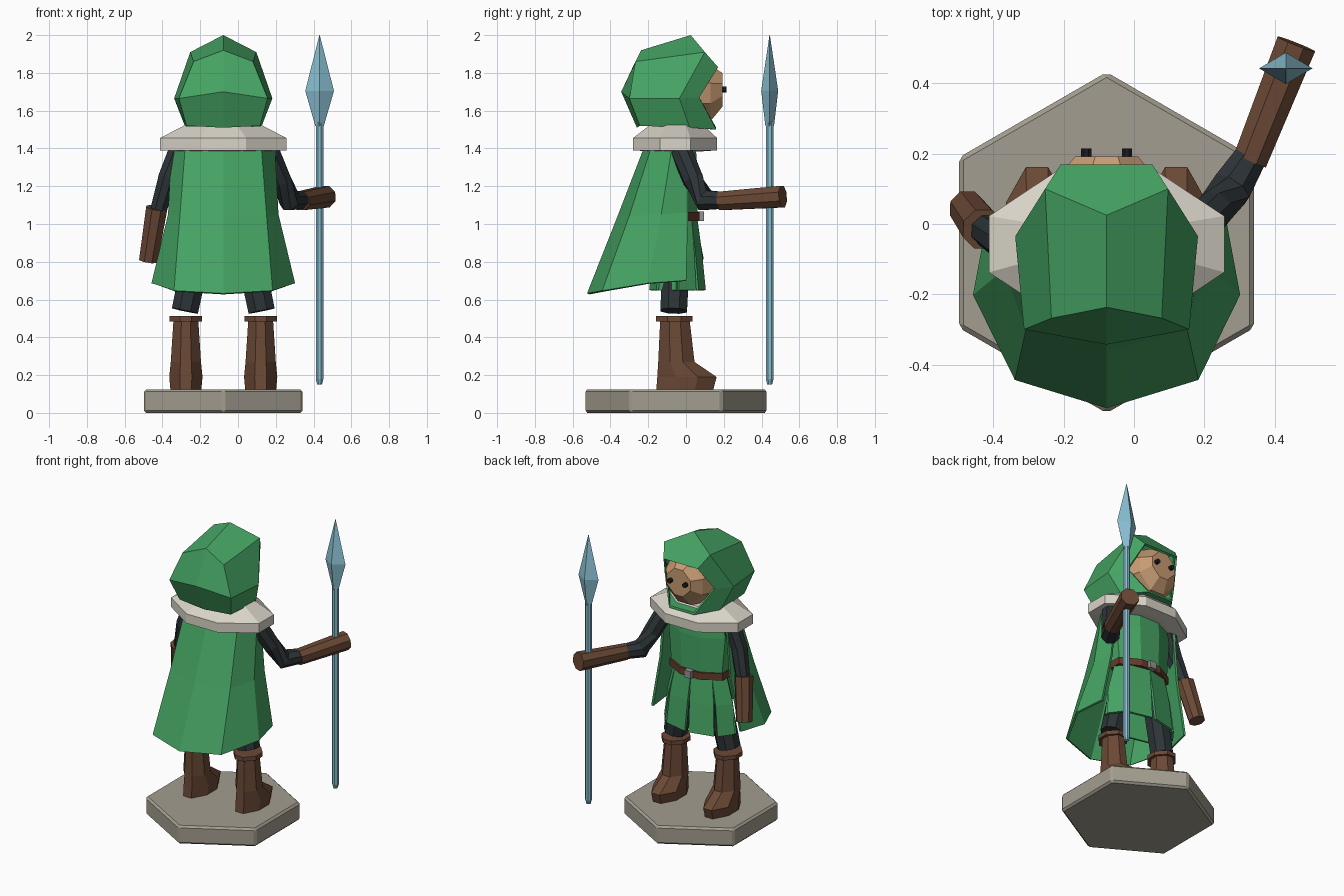
import bpy, bmesh, math
from mathutils import Vector

if "Cube" in bpy.data.objects:
    bpy.data.objects.remove(bpy.data.objects["Cube"])

CX = -0.078  # centre line of the figure


def material(name, r, g, b):
    m = bpy.data.materials.new(name)
    m.use_nodes = True
    m.diffuse_color = (r, g, b, 1)
    m.node_tree.nodes["Principled BSDF"].inputs["Base Color"].default_value = (r, g, b, 1)
    return m


green = material("green cloth", .06, .37, .125)
brown = material("brown leather", .145, .066, .036)
red_brown = material("belt leather", .13, .045, .025)
dark = material("dark cloth", .026, .034, .038)
fur = material("pale fur", .7, .66, .58)
stone = material("stone", .37, .34, .28)
skin = material("skin", .57, .33, .17)
steel = material("blue steel", .25, .52, .64)
grey = material("grey metal", .3, .29, .28)
black = material("black", .01, .012, .014)


def build(name, verts, faces, mat, x=CX, thickness=0, offset=-1):
    """Flat shaded object from points and faces, moved to x."""
    mesh = bpy.data.meshes.new(name)
    mesh.from_pydata([tuple(v) for v in verts], [], faces)
    bm = bmesh.new()
    bm.from_mesh(mesh)
    bmesh.ops.recalc_face_normals(bm, faces=bm.faces)
    bm.to_mesh(mesh)
    bm.free()
    mesh.materials.append(mat)
    ob = bpy.data.objects.new(name, mesh)
    ob.location.x = x
    bpy.context.collection.objects.link(ob)
    if thickness:
        mod = ob.modifiers.new("thickness", "SOLIDIFY")
        mod.thickness, mod.offset = thickness, offset
    return ob


def loft(name, rings, mat, x=CX):
    """Closed rings of equal length, joined and capped."""
    n = len(rings[0])
    faces = [(k * n + i, k * n + (i + 1) % n, (k + 1) * n + (i + 1) % n, (k + 1) * n + i)
             for k in range(len(rings) - 1) for i in range(n)]
    faces += [tuple(range(n)), tuple(range(len(rings) * n - n, len(rings) * n))]
    return build(name, [p for r in rings for p in r], faces, mat, x)


def octagon(z, half, back, front, cut=.32):
    """Horizontal rectangle with cut corners."""
    mid, dep = (back + front) / 2, (front - back) / 2
    c = 1 - 2 * cut
    corners = [(1, c), (c, 1), (-c, 1), (-1, c), (-1, -c), (-c, -1), (c, -1), (1, -c)]
    return [(half * u, mid + dep * v, z) for u, v in corners]


def tube(name, points, radii, mat, x=0, sides=8):
    """Round limb through the points."""
    pts = [Vector(p) for p in points]
    rings = []
    for i, p in enumerate(pts):
        d = (pts[min(i + 1, len(pts) - 1)] - pts[max(i - 1, 0)]).normalized()
        a = d.cross(Vector((0, 0, 1)) if abs(d.z) < .8 else Vector((0, 1, 0))).normalized()
        b = d.cross(a)
        turns = [2 * math.pi * (k + .5) / sides for k in range(sides)]
        rings.append([p + radii[i] * (a * math.cos(t) + b * math.sin(t)) for t in turns])
    return loft(name, rings, mat, x)


# Hexagonal stand
bpy.ops.mesh.primitive_cylinder_add(vertices=6, radius=.485, depth=.125, location=(CX, -.053, .0625))
stand = bpy.context.object
stand.name = "stand"
stand.data.materials.append(stone)
bevel = stand.modifiers.new("bevel", "BEVEL")
bevel.width, bevel.segments = .013, 1

# Legs and boots
for side, word in ((-1, "right"), (1, "left")):
    x = CX + side * .198
    loft(word + "_boot", [octagon(.125, .082, -.157, .145), octagon(.19, .088, -.152, .162),
                          octagon(.27, .08, -.147, .045), octagon(.485, .066, -.137, .02)], brown, x)
    loft(word + "_boot_cuff", [octagon(.485, .086, -.16, .035), octagon(.513, .086, -.16, .035)], brown, x)
    tube(word + "_leg", [(side * -.07, -.05, .9), (side * .005, -.065, .54)], (.08, .076), dark, x)

# Torso, belt and buckle
loft("torso", [octagon(1.02, .19, -.14, .06), octagon(1.3, .215, -.15, .06),
               octagon(1.43, .2, -.14, .05)], green)
loft("belt", [octagon(z, .202, -.15, .072) for z in (1.015, 1.063)], red_brown)
bpy.ops.mesh.primitive_cube_add(size=.05, location=(CX, .078, 1.04))
buckle = bpy.context.object
buckle.name = "buckle"
buckle.scale.y = .7
buckle.data.materials.append(grey)

# Skirt of separate hanging panels
verts, faces = [], []
for k in range(8):
    for z, rx, ry, gap in ((1.03, .2, .105, 0), (.85, .245, .13, .04), (.65, .27, .15, .07)):
        for s in (gap, 1 - gap):
            t = math.pi / 2 + (k + s) * math.pi / 4
            verts.append((rx * math.cos(t), ry * math.sin(t) - .045, z))
    b = k * 6
    faces += [(b, b + 1, b + 3, b + 2), (b + 2, b + 3, b + 5, b + 4)]
build("skirt", verts, faces, green, thickness=.015)

# Cape: rows from collar to hem, one half mirrored
rows = [[(.235, .01, 1.43), (.265, -.07, 1.43), (.195, -.17, 1.43), (0, -.205, 1.43)],
        [(.265, .01, 1.06), (.285, -.13, 1.05), (.225, -.295, 1.04), (0, -.355, 1.04)],
        [(.335, 0, .7), (.373, -.2, .685), (.257, -.438, .645), (0, -.517, .63)]]
verts = [p for r in rows for p in r + [(-a, b, c) for a, b, c in r[2::-1]]]
faces = [(k * 7 + i, k * 7 + i + 1, k * 7 + i + 8, k * 7 + i + 7) for k in range(2) for i in range(6)]
build("cape", verts, faces, green, thickness=.015, offset=0)

# Fur collar
loft("fur_collar", [octagon(1.385, .22, -.2, .09), octagon(1.39, .335, -.28, .165),
                    octagon(1.455, .335, -.28, .165), octagon(1.525, .2, -.19, .09)], fur)

# Hood: centre points, then mirrored pairs
apex, crown, nape, base = (0, .025, 2), (0, -.237, 1.92), (0, -.343, 1.7), (0, -.26, 1.51)
pairs = [(.175, .1, 1.91), (.157, -.268, 1.86), (.26, -.035, 1.665), (.235, -.3, 1.665),
         (.195, -.245, 1.52), (.2, .02, 1.51), (.13, .17, 1.83), (.19, .07, 1.67), (.095, .16, 1.5)]
verts = [apex, crown, nape, base] + pairs + [(-a, b, c) for a, b, c in pairs]
A, B, C, D, E, F, G, H, I, J, K, L, M = range(13)
half = [(A, B, F, E), (B, C, H, F), (C, D, I, H), (F, H, G, E), (H, I, J, G),
        (E, G, L, K), (G, J, M, L)]


def flip(f):
    return tuple(i + 9 if i > D else i for i in reversed(f))


faces = half + [flip(f) for f in half] + [(A, E, K, K + 9, E + 9), (D, I, J, M, M + 9, J + 9, I + 9)]
build("hood", verts, faces, green, thickness=.015)


# Face: upright octagons stacked towards the front
def face_ring(y, w, low, high):
    return [(a, y, b) for a, b, _ in octagon(0, w, low, high)]


loft("head", [face_ring(-.12, .13, 1.56, 1.82), face_ring(.05, .172, 1.53, 1.86),
              face_ring(.13, .14, 1.545, 1.84), face_ring(.192, .09, 1.62, 1.8)], skin)
for side, word in ((-1, "right"), (1, "left")):
    tube(word + "_eye", [(side * .058, .18, 1.712), (side * .058, .215, 1.712)], (.016, .016), black, CX)

# Lowered right arm
tube("right_sleeve", [(-.3, -.045, 1.42), (-.37, -.05, 1.25), (-.425, -.015, 1.06)], (.06, .055, .046), dark)
bpy.data.objects["right_sleeve"].location.x = 0
tube("right_glove", [(-.43, -.015, 1.085), (-.475, .045, .805)], (.061, .053), brown)
bpy.data.objects["right_glove"].location.x = 0

# Raised left arm
tube("left_sleeve", [(.15, -.04, 1.42), (.23, .04, 1.23), (.275, .1, 1.125), (.35, .22, 1.125)],
     (.06, .057, .062, .046), dark)
tube("left_glove", [(.33, .18, 1.122), (.462, .512, 1.145)], (.053, .062), brown)

# Spear
SX, SY = .432, .443
tube("spear_shaft", [(SX, SY, .15), (SX, SY, .18), (SX, SY, 1.54)], (.014, .022, .022), steel)
tip = [[(SX + w, SY, z), (SX, SY + d, z), (SX - w, SY, z), (SX, SY - d, z)]
       for z, w, d in ((1.52, .023, .023), (1.705, .076, .045), (2, .001, .001))]
loft("spear_head", tip, steel, 0)
